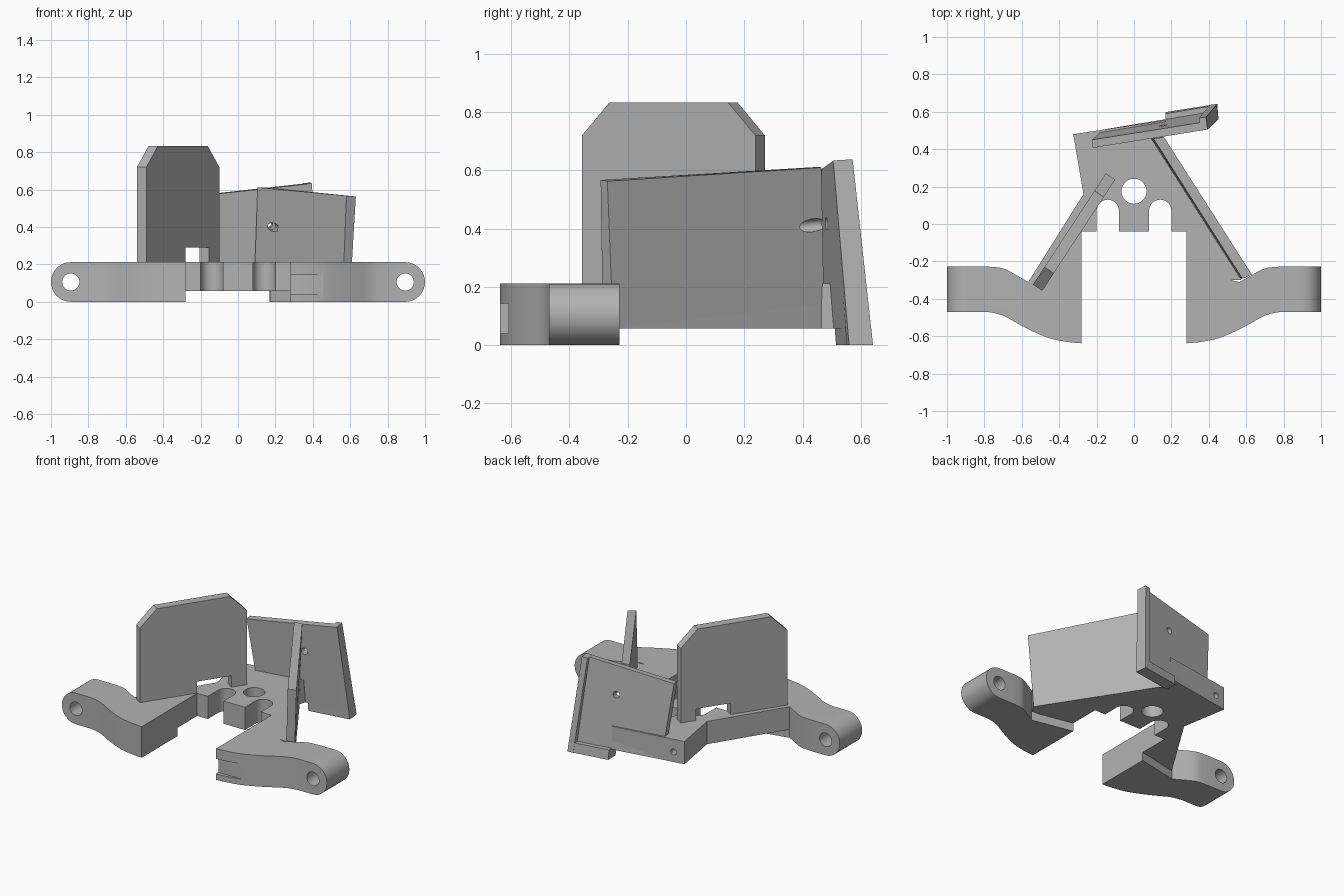
import bpy, bmesh, math
from mathutils import Vector

if "Cube" in bpy.data.objects:
    bpy.data.objects.remove(bpy.data.objects["Cube"], do_unlink=True)

grey = bpy.data.materials.new("plain grey")
grey.use_nodes = True
grey.diffuse_color = (0.45, 0.45, 0.45, 1)
grey.node_tree.nodes["Principled BSDF"].inputs["Base Color"].default_value = (0.45, 0.45, 0.45, 1)


def finish(name, bm):
    bmesh.ops.recalc_face_normals(bm, faces=bm.faces)
    mesh = bpy.data.meshes.new(name)
    bm.to_mesh(mesh)
    bm.free()
    ob = bpy.data.objects.new(name, mesh)
    bpy.context.collection.objects.link(ob)
    mesh.materials.append(grey)
    return ob


def prism(name, points, offset):
    """Extrude a closed 3D outline along a vector."""
    bm = bmesh.new()
    face = bm.faces.new([bm.verts.new(p) for p in points])
    out = bmesh.ops.extrude_face_region(bm, geom=[face], use_keep_orig=True)
    verts = [v for v in out["geom"] if isinstance(v, bmesh.types.BMVert)]
    bmesh.ops.translate(bm, vec=offset, verts=verts)
    return finish(name, bm)


def slab(name, outline, z0, z1):
    return prism(name, [(x, y, z0) for x, y in outline], (0, 0, z1 - z0))


def loft(name, bottom, top):
    """Solid between two quads."""
    bm = bmesh.new()
    a = [bm.verts.new(p) for p in bottom]
    b = [bm.verts.new(p) for p in top]
    bm.faces.new(a)
    bm.faces.new(b)
    for i in range(4):
        j = (i + 1) % 4
        bm.faces.new((a[i], a[j], b[j], b[i]))
    return finish(name, bm)


def rod(center, axis, radius, length):
    axis = Vector(axis).normalized()
    bm = bmesh.new()
    bmesh.ops.create_cone(bm, cap_ends=True, segments=32, radius1=radius,
                          radius2=radius, depth=length)
    ob = finish("cutter", bm)
    ob.rotation_mode = 'QUATERNION'
    ob.rotation_quaternion = axis.to_track_quat('Z', 'Y')
    ob.location = center
    return ob


def cut(target, cutter, operation='DIFFERENCE', keep=False):
    mod = target.modifiers.new("cut", 'BOOLEAN')
    mod.operation, mod.solver, mod.object = operation, 'EXACT', cutter
    bpy.context.view_layer.update()
    bpy.context.view_layer.objects.active = target
    bpy.ops.object.modifier_apply(modifier=mod.name)
    if not keep:
        bpy.data.objects.remove(cutter, do_unlink=True)


def arc(cx, cy, r, start, end, steps=16):
    angles = [math.radians(start + (end - start) * i / steps) for i in range(steps + 1)]
    return [(cx + r * math.cos(a), cy + r * math.sin(a)) for a in angles]


def spline(pts, steps=5):
    """Smooth path through points."""
    p = [Vector(q) for q in pts]
    p = [2 * p[0] - p[1]] + p + [2 * p[-1] - p[-2]]
    out = []
    for i in range(1, len(p) - 2):
        for k in range(steps):
            t = k / steps
            q = 0.5 * (2 * p[i] + (p[i + 1] - p[i - 1]) * t
                       + (2 * p[i - 1] - 5 * p[i] + 4 * p[i + 1] - p[i + 2]) * t ** 2
                       + (3 * p[i] - p[i - 1] - 3 * p[i + 1] + p[i + 2]) * t ** 3)
            out.append((q.x, q.y))
    return out + [tuple(pts[-1])]


TOP, FLOOR = 0.212, 0.057

# Base plate with two round-ended slots and a hole
outline = [(-0.28, -0.3), (-0.28, -0.04), (-0.2, -0.04)]
outline += arc(-0.14, 0.07, 0.06, 180, 0)
outline += [(-0.08, -0.04), (0.08, -0.04)]
outline += arc(0.14, 0.07, 0.06, 180, 0)
outline += [(0.2, -0.04), (0.28, -0.04), (0.28, -0.3), (0.57, -0.3), (0.6, -0.25),
            (0.14, 0.465), (0.17, 0.555), (-0.325, 0.48), (-0.27, 0.16), (-0.565, -0.31)]
base = slab("base_plate", outline, FLOOR, TOP)
cut(base, rod((0, 0.175, 0.13), (0, 0, 1), 0.067, 0.5))
cut(base, rod((-0.25, 0.49, 0.125), (-0.15, 1, 0), 0.02, 0.16))

# Curved arms with rounded, drilled ends
for side, s in (("right", -1), ("left", 1)):
    front = spline([(0.28, -0.638), (0.36, -0.63), (0.46, -0.608), (0.58, -0.555),
                    (0.7, -0.49), (0.78, -0.47)])
    back = spline([(0.78, -0.228), (0.7, -0.237), (0.63, -0.273), (0.565, -0.31)])
    shape = front + [(1.05, -0.47), (1.05, -0.228)] + back + [(0.28, -0.25)]
    arm = slab(side + "_arm", [(s * x, y) for x, y in shape], 0, TOP)
    r = TOP / 2
    stadium = [(0.1, 0)] + arc(1 - r, r, r, -90, 90) + [(0.1, TOP)]
    cut(arm, prism("cutter", [(s * x, -0.9, z) for x, z in stadium], (0, 0.9, 0)), 'INTERSECT')
    cut(arm, rod((s * (1 - r), -0.35, r), (0, 1, 0), 0.046, 0.5))
    if s > 0:
        # Shallow front recess
        cut(arm, slab("cutter", [(0.2, -0.7), (0.6, -0.7), (0.6, -0.61), (0.2, -0.61)],
                      0.04, 0.143))

# Upright panel with clipped top corners and a foot notch
start, end = Vector((-0.49, -0.357, 0)), Vector((-0.1, 0.238, 0))
along = (end - start).normalized()
length, height = (end - start).length, 0.833
profile = [(0, TOP - 0.01), (0, 0.72), (0.112, height), (length - 0.112, height),
           (length, 0.72), (length, TOP - 0.01), (0.61, TOP - 0.01), (0.61, 0.29),
           (0.38, 0.29), (0.38, TOP - 0.01)]
prism("right_panel", [start + along * u + Vector((0, 0, z)) for u, z in profile],
      Vector((-along.y, along.x, 0)) * 0.06)

# Outward-leaning wall
wall = loft("left_wall",
            [(0.56, -0.285, FLOOR), (0.6, -0.25, FLOOR), (0.13, 0.475, FLOOR), (0.085, 0.46, FLOOR)],
            [(0.58, -0.293, 0.567), (0.63, -0.27, 0.563), (0.16, 0.465, 0.61), (0.105, 0.455, 0.612)])

# Tilted back plate
plate = loft("back_plate",
             [(-0.16, 0.455, FLOOR), (0.445, 0.555, FLOOR), (0.44, 0.605, FLOOR), (-0.165, 0.505, FLOOR)],
             [(-0.22, 0.407, 0.565), (0.392, 0.505, 0.632), (0.385, 0.547, 0.636), (-0.225, 0.45, 0.568)])

# Rim and foot along the back plate
loft("back_plate_rim",
     [(0.41, 0.552, 0), (0.452, 0.56, 0), (0.445, 0.642, 0), (0.405, 0.637, 0)],
     [(0.355, 0.5, 0.629), (0.394, 0.505, 0.634), (0.385, 0.572, 0.638), (0.347, 0.566, 0.634)])
loft("back_plate_foot",
     [(0.17, 0.515, 0), (0.45, 0.56, 0), (0.445, 0.642, 0), (0.168, 0.598, 0)],
     [(0.17, 0.51, 0.065), (0.445, 0.555, 0.065), (0.44, 0.635, 0.065), (0.168, 0.59, 0.065)])

# Pin hole through wall and back plate
pin = rod((0.165, 0.47, 0.415), (-0.15, 0.98, 0.1), 0.022, 0.4)
cut(wall, pin, keep=True)
cut(plate, pin)

# Smooth curves, keep sharp edges
for ob in bpy.context.scene.objects:
    if ob.type == 'MESH':
        bpy.ops.object.select_all(action='DESELECT')
        ob.select_set(True)
        bpy.context.view_layer.objects.active = ob
        bpy.ops.object.shade_smooth_by_angle(angle=math.radians(30))
